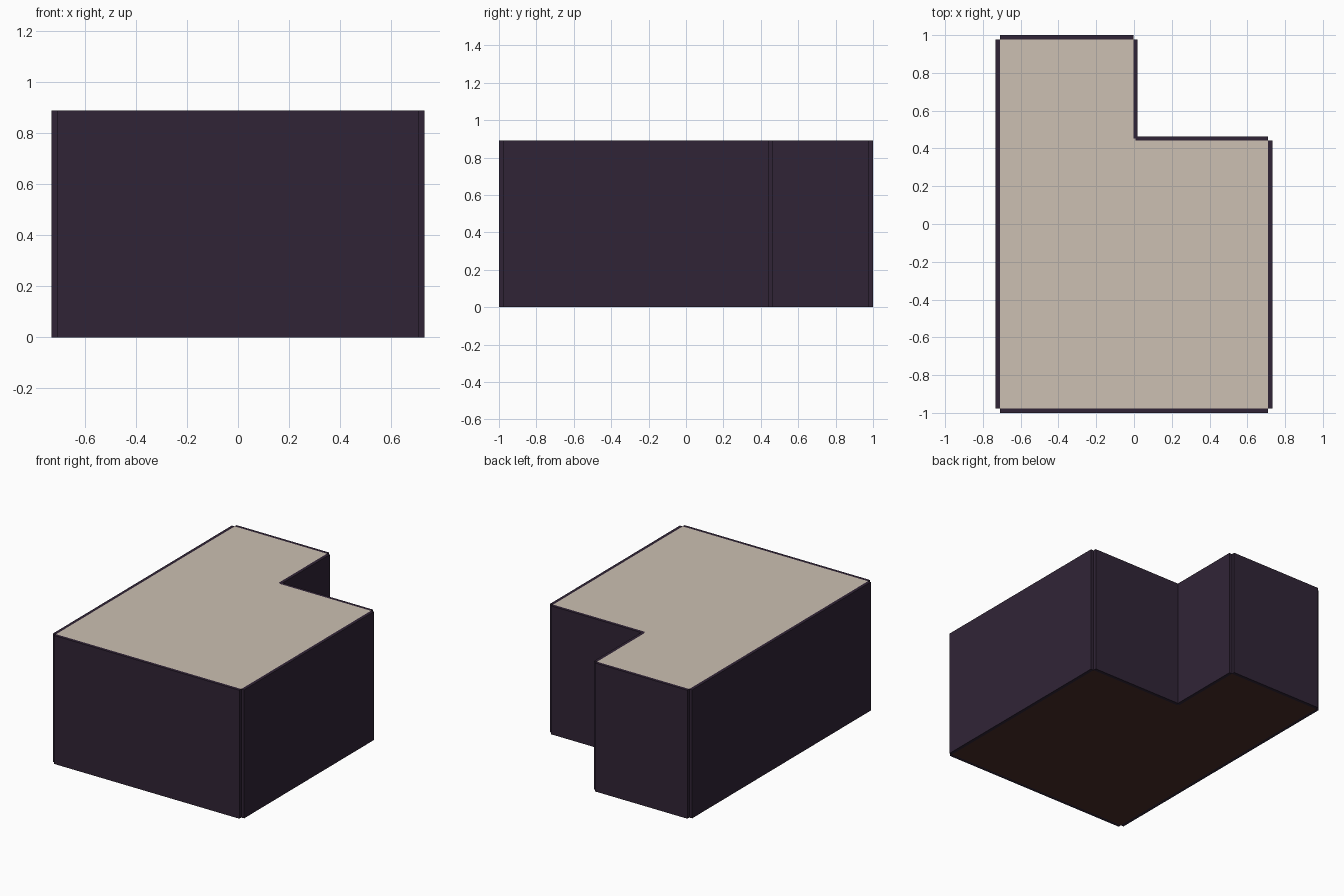
import bpy, bmesh

if "Cube" in bpy.data.objects:
    bpy.data.objects.remove(bpy.data.objects["Cube"])

H = 0.89       # wall height
X, Y = 0.732, 1.0
T = 0.022      # wall thickness
XN, YN = -0.003, 0.441   # inner faces of the notch walls


def material(name, srgb):
    lin = [((c / 255 + 0.055) / 1.055) ** 2.4 if c > 10 else c / 255 / 12.92 for c in srgb]
    m = bpy.data.materials.new(name)
    m.diffuse_color = (*lin, 1)
    m.use_nodes = True
    m.node_tree.nodes["Principled BSDF"].inputs["Base Color"].default_value = m.diffuse_color
    return m


def prism(name, outline, z0, z1, mat):
    bm = bmesh.new()
    face = bm.faces.new([bm.verts.new((x, y, z0)) for x, y in outline])
    up = bmesh.ops.extrude_face_region(bm, geom=[face])
    for v in up["geom"]:
        if isinstance(v, bmesh.types.BMVert):
            v.co.z = z1
    bmesh.ops.recalc_face_normals(bm, faces=bm.faces[:])
    me = bpy.data.meshes.new(name)
    bm.to_mesh(me)
    bm.free()
    me.materials.append(mat)
    ob = bpy.data.objects.new(name, me)
    bpy.context.collection.objects.link(ob)


wall = material("dark purple wall", (48, 36, 54))
roof = material("beige ceiling", (204, 192, 178))
floor = material("brown floor", (74, 46, 41))

# Wall slabs: they meet only at their corner edges
xi, yi = X - T, Y - T
walls = {
    "front_wall": (-xi, xi, -Y, -yi),
    "left_wall": (-X, -xi, -yi, yi),
    "back_wall": (-xi, XN, yi, Y),
    "right_wall": (xi, X, -yi, YN),
    "notch_side_wall": (XN, XN + T, YN + T / 2, yi),
    "notch_back_wall": (XN + T / 2, xi, YN, YN + T),
}
for name, (x0, x1, y0, y1) in walls.items():
    prism(name, [(x0, y0), (x1, y0), (x1, y1), (x0, y1)], 0, H, wall)

# L-shaped floor and ceiling inside the walls
plan = [(-xi, -yi), (xi, -yi), (xi, YN), (XN + T / 2, YN),
        (XN + T / 2, YN + T / 2), (XN, YN + T / 2), (XN, yi), (-xi, yi)]
prism("floor", plan, 0, T, floor)
prism("ceiling", plan, H - T, H, roof)
